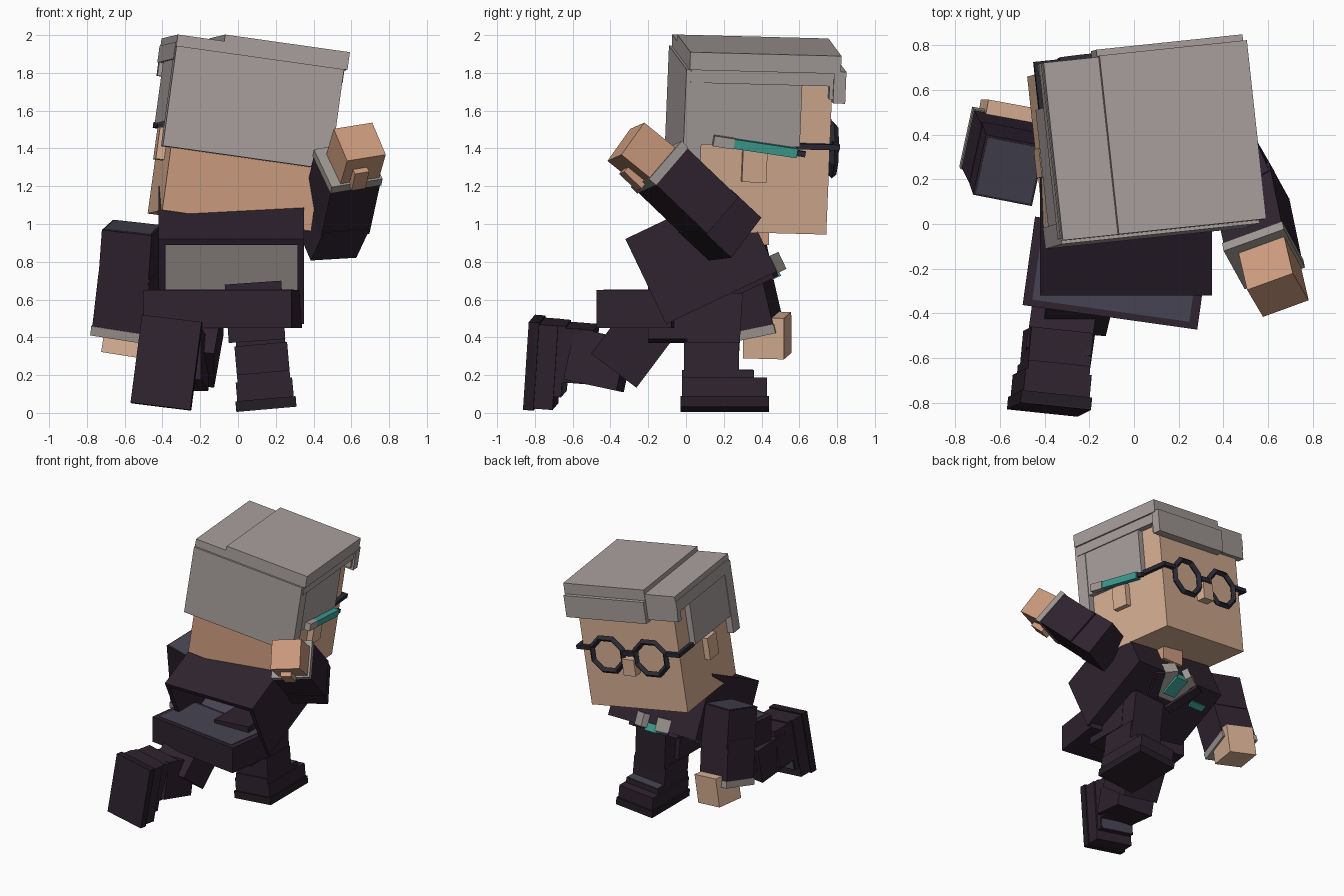
import bpy
import bmesh
from math import radians
from mathutils import Matrix, Vector

default_cube = bpy.data.objects.get("Cube")
if default_cube:
    bpy.data.objects.remove(default_cube, do_unlink=True)


def material(name, red, green, blue):
    """Flat material from display colour values, stored as linear."""
    linear = [((c / 255 + 0.055) / 1.055) ** 2.4 for c in (red, green, blue)]
    mat = bpy.data.materials.new(name)
    mat.use_nodes = True
    mat.diffuse_color = (*linear, 1)
    mat.node_tree.nodes["Principled BSDF"].inputs["Base Color"].default_value = (*linear, 1)
    return mat


skin = material("skin", 217, 177, 149)
tan = material("tanned skin", 204, 155, 126)
hair = material("grey hair", 169, 160, 158)
suit = material("dark plum suit", 47, 35, 47)
slate = material("slate", 70, 68, 82)
leather = material("black leather", 36, 29, 36)
frame = material("glasses black", 44, 41, 52)
teal = material("teal", 62, 160, 150)
cloth = material("shirt grey", 160, 153, 149)


def place(location, x=0, y=0, z=0):
    """Local frame: pitch first, then roll, then yaw."""
    turn = Matrix.Rotation(radians(z), 4, "Z") @ Matrix.Rotation(radians(y), 4, "Y")
    return Matrix.Translation(location) @ turn @ Matrix.Rotation(radians(x), 4, "X")


def box(name, mat, size, center, space=Matrix()):
    bm = bmesh.new()
    bmesh.ops.create_cube(bm, size=1, matrix=Matrix.Translation(center) @ Matrix.Diagonal((*size, 1)))
    mesh = bpy.data.meshes.new(name)
    bm.to_mesh(mesh)
    bm.free()
    mesh.materials.append(mat)
    obj = bpy.data.objects.new(name, mesh)
    obj.matrix_world = space
    bpy.context.collection.objects.link(obj)
    return obj


def slab(name, mat, xs, ys, zs, space):
    """Box given by its limits on each axis."""
    limits = (xs, ys, zs)
    box(name, mat, [b - a for a, b in limits], [(a + b) / 2 for a, b in limits], space)


def limb(name, mat, start, end, width, depth, twist=0):
    """Box from start to end; returns its frame (z along the limb) and length."""
    start, end = Vector(start), Vector(end)
    up = (end - start).normalized()
    side = (Vector((1, 0, 0)) - up * up.x).normalized()
    rot = Matrix((side, up.cross(side), up)).transposed().to_4x4()
    space = Matrix.Translation(start) @ rot @ Matrix.Rotation(radians(twist), 4, "Z")
    length = (end - start).length
    box(name, mat, (width, depth, length), (0, 0, length / 2), space)
    return space, length


# Head with a darker nape, ears, nose
head = place((0.01, 0.36, 1.415), x=-1.5, y=8, z=6)
skull = box("head", skin, (0.8, 0.72, 0.82), (0, 0, 0), head)
skull.data.materials.append(tan)
for face in skull.data.polygons:
    face.material_index = int(face.normal.y < -0.5)
box("nose", skin, (0.1, 0.08, 0.13), (0, 0.39, -0.06), head)
for side, word in ((-1, "right"), (1, "left")):
    box(word + "_ear", skin, (0.05, 0.13, 0.17), (side * 0.42, -0.04, -0.05), head)
    slab(word + "_side_hair", hair, sorted((side * 0.39, side * 0.445)), (-0.36, 0.195), (0.06, 0.45), head)

# Hair layers
slab("back_hair", hair, (-0.45, 0.45), (-0.425, -0.33), (-0.075, 0.46), head)
slab("crown_hair", hair, (-0.455, 0.455), (-0.4, 0.39), (0.39, 0.48), head)
slab("parting_hair", hair, (-0.45, -0.19), (-0.41, 0.39), (0.44, 0.52), head)
slab("top_hair", hair, (-0.2, 0.47), (-0.41, 0.395), (0.46, 0.555), head)
slab("fringe", hair, (-0.45, 0.45), (0.34, 0.39), (0.32, 0.46), head)
slab("swept_fringe", hair, (-0.2, 0.465), (0.36, 0.425), (0.3, 0.47), head)

# Glasses
for side, word in ((-1, "right"), (1, "left")):
    bpy.ops.mesh.primitive_torus_add(major_segments=8, minor_segments=4,
                                     major_radius=0.135, minor_radius=0.024)
    rim = bpy.context.object
    rim.name = word + "_lens_rim"
    rim.data.materials.append(frame)
    rim.matrix_world = head @ place((side * 0.18, 0.395, 0.015), x=90) @ Matrix.Rotation(radians(22.5), 4, "Z")
    slab(word + "_hinge", frame, sorted((side * 0.3, side * 0.43)), (0.38, 0.41), (0.045, 0.075), head)
    slab(word + "_temple", frame, sorted((side * 0.4, side * 0.43)), (0.18, 0.41), (0.045, 0.075), head)
box("glasses_bridge", frame, (0.12, 0.03, 0.035), (0, 0.395, 0.04), head)

# Pencil behind the ear
pencil = head @ place((0.465, -0.02, 0.055), x=-7)
slab("pencil_eraser", hair, (-0.025, 0.025), (-0.25, -0.14), (-0.028, 0.028), pencil)
slab("pencil_body", teal, (-0.023, 0.023), (-0.14, 0.2), (-0.025, 0.025), pencil)
slab("pencil_tip", frame, (-0.014, 0.014), (0.2, 0.245), (-0.015, 0.015), pencil)

# Jacket, bent far forward: an open shell around the shirt
torso = place((-0.035, 0.08, 0.835), x=-64.5)
hem, top = -0.325, 0.325
slab("jacket_back", suit, (-0.385, 0.385), (-0.25, -0.215), (hem, top), torso)
slab("jacket_front", suit, (-0.385, 0.385), (0.215, 0.25), (hem, top), torso)
slab("jacket_lining", slate, (-0.35, 0.35), (0.207, 0.215), (hem, 0), torso)
for side, word in ((-1, "right"), (1, "left")):
    slab("jacket_" + word, suit, sorted((side * 0.35, side * 0.385)), (-0.215, 0.215), (hem, top), torso)
slab("shirt", cloth, (-0.35, 0.35), (-0.215, 0.215), (0, 0.3), torso)
slab("shoulders", suit, (-0.35, 0.35), (-0.215, 0.215), (0.3, top), torso)

# Shirt front, tie, lapels and collar
box("shirt_front", cloth, (0.24, 0.01, 0.2), (0, 0.252, 0.225), torso)
box("tie", teal, (0.1, 0.02, 0.13), (0, 0.265, 0.235), torso)
box("tie_knot", teal, (0.1, 0.06, 0.05), (0, 0.25, 0.31), torso)
box("pocket_square", teal, (0.12, 0.02, 0.05), (-0.27, 0.253, 0.17), torso)
for side, word in ((-1, "right"), (1, "left")):
    box(word + "_lapel", suit, (0.07, 0.03, 0.28), (0, 0, 0),
        torso @ place((side * 0.13, 0.26, 0.18), y=side * 22))
    box(word + "_collar", cloth, (0.1, 0.1, 0.05), (0, 0, 0),
        torso @ place((side * 0.09, 0.21, 0.33), y=side * 30))
box("neck", tan, (0.18, 0.18, 0.2), (0.0, 0.35, 0.99))

# Jacket skirt around the hips
hips = place((-0.08, -0.22, 0.55), z=-8)
box("hips", suit, (0.79, 0.4, 0.2), (0, 0, 0), hips)
box("hips_lining", slate, (0.71, 0.34, 0.008), (0, 0, 0.1), hips)


def shoe(name, space):
    """Boot with its heel at the origin and the toe along +y."""
    slab(name + "_sole", leather, (-0.16, 0.16), (0, 0.47), (0, 0.05), space)
    slab(name + "_tread", suit, (-0.16, 0.16), (0, 0.47), (-0.006, 0), space)
    slab(name + "_foot", suit, (-0.15, 0.15), (0.01, 0.46), (0.05, 0.15), space)
    slab(name + "_toe", suit, (-0.14, 0.14), (0.01, 0.39), (0.15, 0.19), space)
    slab(name + "_toe_top", slate, (-0.13, 0.13), (0.3, 0.385), (0.186, 0.193), space)
    slab(name + "_shaft", suit, (-0.14, 0.14), (0.02, 0.31), (0.19, 0.34), space)


# Planted leg
shoe("left_shoe", place((0.15, -0.03, 0.025), y=-5))
limb("left_shin", suit, (0.125, 0.14, 0.3), (0.1, 0.16, 0.63), 0.26, 0.28)
box("left_thigh", suit, (0.3, 0.36, 0.31), (0, 0, 0), place((0.09, -0.02, 0.535), y=-4))

# Kneeling leg
shoe("right_shoe", place((-0.35, -0.81, 0.5), x=-94.5, y=7, z=-6))
limb("right_shin", suit, (-0.34, -0.6, 0.31), (-0.3, -0.32, 0.25), 0.29, 0.28)
limb("right_thigh", suit, (-0.27, -0.37, 0.24), (-0.22, -0.16, 0.52), 0.29, 0.3)


def arm(name, joints, twist, hand_mat, hand_shift, hand_turn):
    """Two-part sleeve with cuff and hand; returns shoulder and wrist frames."""
    shoulder, elbow, wrist = (Vector(joint) for joint in joints)
    shoulder_space, _ = limb(name + "_upper_arm", suit, shoulder, elbow, 0.27, 0.28, twist)
    # The forearm overlaps the elbow so that the sleeve stays closed
    fore_start = elbow + (elbow - wrist) * 0.2
    space, length = limb(name + "_forearm", suit, fore_start, wrist, 0.28, 0.27, twist)
    wrist_space = space @ Matrix.Translation((0, 0, length))
    box(name + "_cuff", cloth, (0.29, 0.28, 0.05), (0, 0, 0), wrist_space)
    box(name + "_hand", hand_mat, (0.22, 0.22, 0.22), (0, 0, 0), wrist_space @ place(hand_shift, x=hand_turn))
    return shoulder_space, wrist_space


# Raised arm swung back, and the hanging arm
_, raised = arm("left", ((0.46, 0.26, 0.92), (0.53, 0.1, 1.07), (0.58, -0.14, 1.3)),
                20, tan, (0.02, -0.025, 0.12), 5)
box("left_thumb", tan, (0.08, 0.08, 0.13), (0, -0.13, 0.07), raised)
hanging, _ = arm("right", ((-0.56, 0.24, 0.98), (-0.58, 0.3, 0.7), (-0.61, 0.36, 0.44)),
                 12, skin, (0.02, -0.067, 0.04), -13)
box("right_shoulder_top", slate, (0.25, 0.26, 0.008), (0, 0, 0), hanging)
